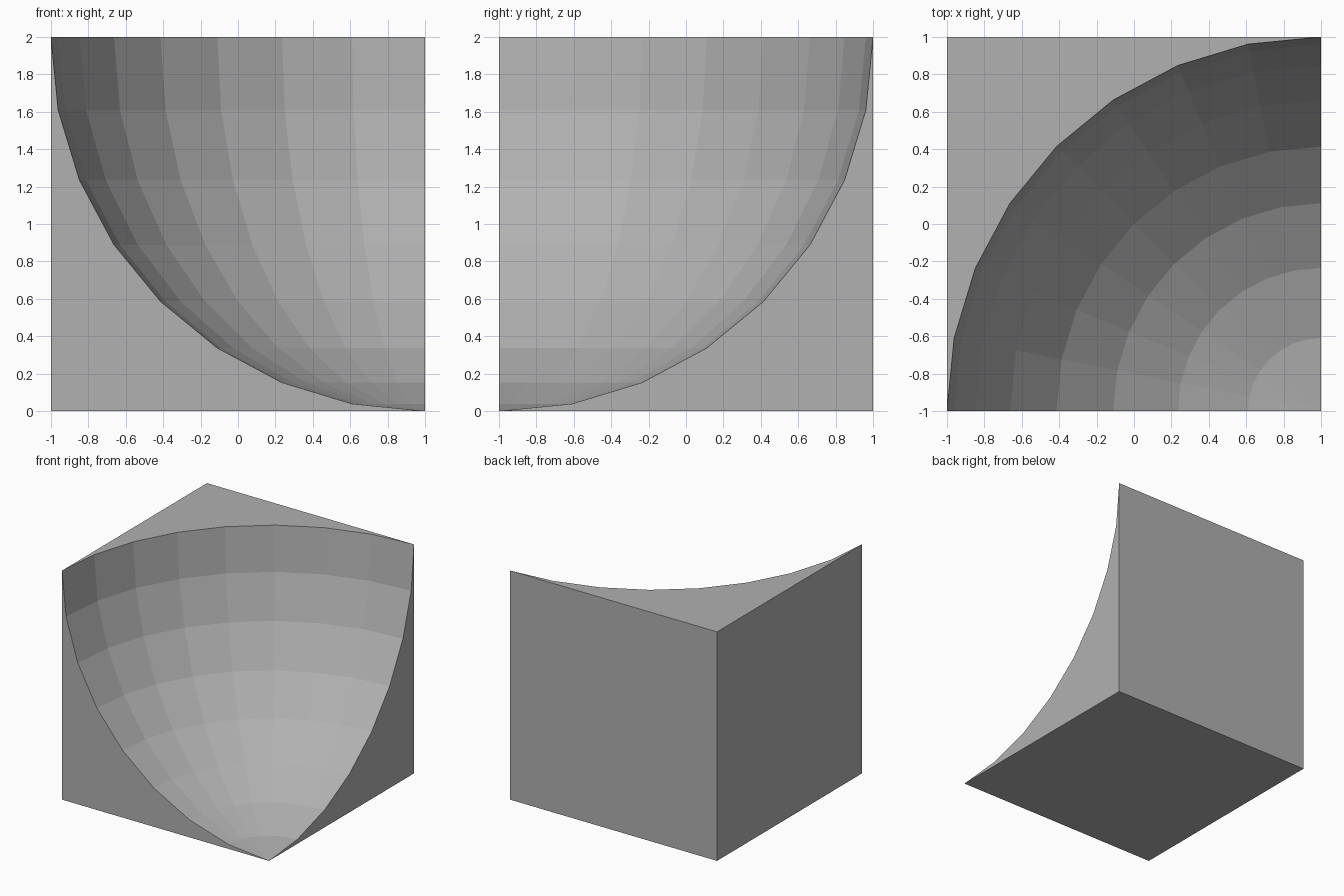
import bpy, bmesh
from math import sin, cos, pi
from mathutils import Vector

if "Cube" in bpy.data.objects:
    bpy.data.objects.remove(bpy.data.objects["Cube"])

N = 8            # facets per quarter turn
R = 2.0          # sphere radius, equal to the cube side
CENTRE = Vector((1, -1, 2))

bm = bmesh.new()


def hollow_point(i, j):
    """Point on the hollow: i runs rim to pole, j runs front to right side."""
    a, b = i * pi / 2 / N, j * pi / 2 / N
    return CENTRE + R * Vector((-cos(a) * cos(b), cos(a) * sin(b), -sin(a)))


# Spherical hollow: rings of flat facets closing at the lowest corner
pole = bm.verts.new((1, -1, 0))
rings = [[bm.verts.new(hollow_point(i, j)) for j in range(N + 1)] for i in range(N)]
rings.append([pole] * (N + 1))
for i in range(N):
    for j in range(N):
        corners = [rings[i][j], rings[i][j + 1], rings[i + 1][j + 1], rings[i + 1][j]]
        bm.faces.new(list(dict.fromkeys(corners)))

# Remaining cube corners
front_low = bm.verts.new((-1, -1, 0))
right_low = bm.verts.new((1, 1, 0))
back_top = bm.verts.new((-1, 1, 2))
back_low = bm.verts.new((-1, 1, 0))
front_top, right_top = rings[0][0], rings[0][N]

# Front, right and top faces: flat fans from a corner to the cut arc
arcs = [(front_low, [r[0] for r in rings]),
        (right_low, [r[N] for r in rings]),
        (back_top, rings[0])]
for corner, arc in arcs:
    for p, q in zip(arc, arc[1:]):
        bm.faces.new((corner, p, q))

# Left, back and bottom squares
bm.faces.new((front_low, front_top, back_top, back_low))
bm.faces.new((right_low, right_top, back_top, back_low))
bm.faces.new((front_low, pole, right_low, back_low))

bmesh.ops.recalc_face_normals(bm, faces=bm.faces)
mesh = bpy.data.meshes.new("hollowed_cube")
bm.to_mesh(mesh)
bm.free()

# Mid grey surface
grey = bpy.data.materials.new("mid_grey")
grey.diffuse_color = (0.44, 0.44, 0.44, 1)
grey.use_nodes = True
grey.node_tree.nodes["Principled BSDF"].inputs["Base Color"].default_value = grey.diffuse_color
mesh.materials.append(grey)
bpy.context.collection.objects.link(bpy.data.objects.new("hollowed_cube", mesh))
